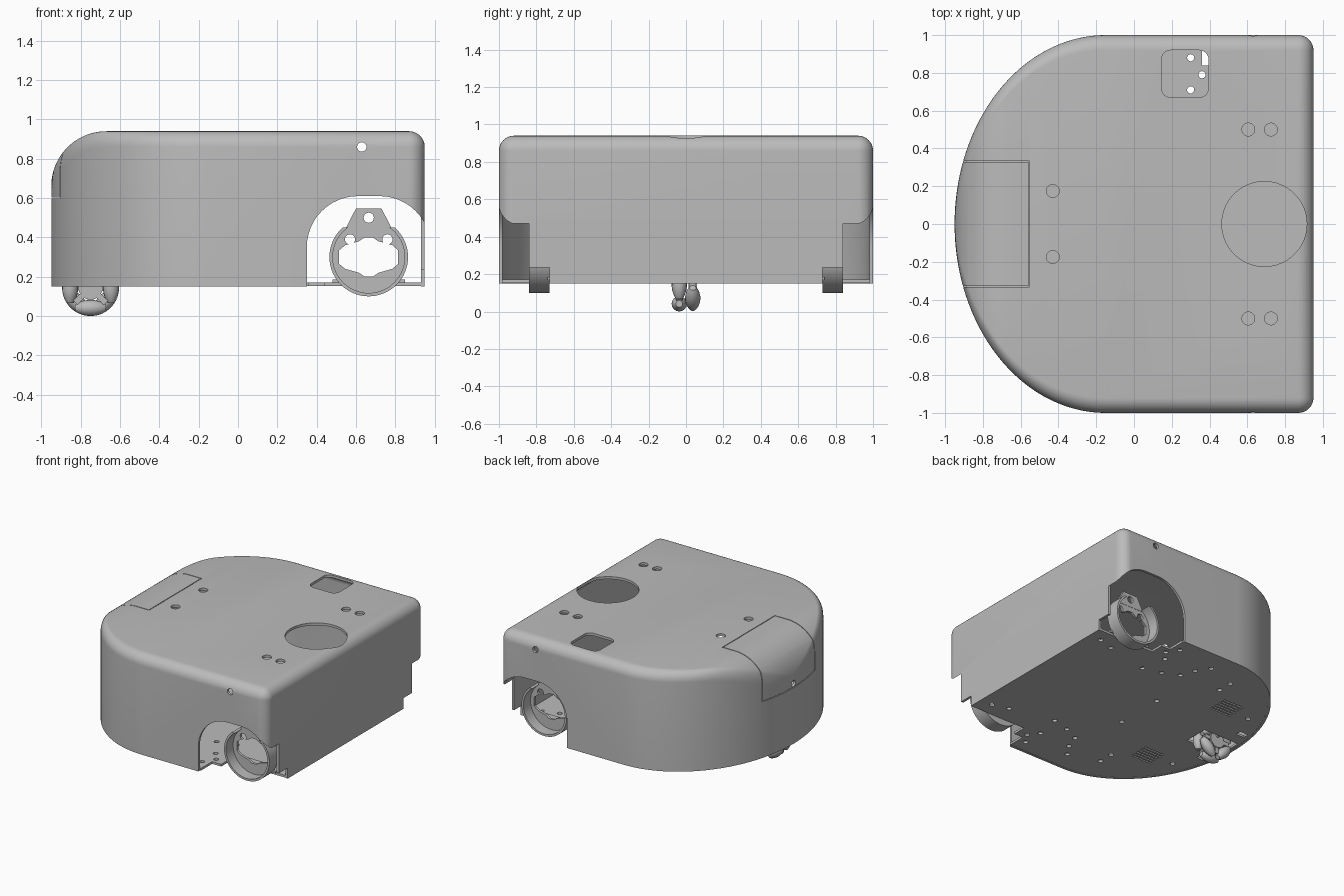
import bpy, bmesh
from math import sin, cos, pi, sqrt, radians
from mathutils import Matrix, Vector

if "Cube" in bpy.data.objects:
    bpy.data.objects.remove(bpy.data.objects["Cube"])

grey = bpy.data.materials.new("plain_grey")
grey.use_nodes = True
grey.diffuse_color = (0.5, 0.5, 0.5, 1)
grey.node_tree.nodes["Principled BSDF"].inputs["Base Color"].default_value = (0.5, 0.5, 0.5, 1)


def finish(name, bm):
    bmesh.ops.recalc_face_normals(bm, faces=bm.faces)
    mesh = bpy.data.meshes.new(name)
    bm.to_mesh(mesh)
    bm.free()
    mesh.materials.append(grey)
    obj = bpy.data.objects.new(name, mesh)
    bpy.context.collection.objects.link(obj)
    return obj


def activate(obj):
    bpy.ops.object.select_all(action='DESELECT')
    obj.select_set(True)
    bpy.context.view_layer.objects.active = obj


def carve(obj, bm):
    """Subtract the solids in bm from obj."""
    cutter = finish("cutter", bm)
    mod = obj.modifiers.new("cut", 'BOOLEAN')
    mod.operation, mod.solver, mod.use_self, mod.object = 'DIFFERENCE', 'EXACT', True, cutter
    activate(obj)
    bpy.ops.object.modifier_apply(modifier="cut")
    bpy.data.objects.remove(cutter)


def smooth(obj):
    activate(obj)
    bpy.ops.object.shade_smooth_by_angle(angle=radians(30))


def mirror_y(obj):
    mod = obj.modifiers.new("mirror", 'MIRROR')
    mod.use_axis = (False, True, False)
    activate(obj)
    bpy.ops.object.modifier_apply(modifier="mirror")


def box(bm, lo, hi):
    lo, hi = Vector(lo), Vector(hi)
    m = Matrix.Translation((lo + hi) / 2) @ Matrix.Diagonal((*(hi - lo), 1))
    bmesh.ops.create_cube(bm, size=1, matrix=m)


def cyl(bm, centre, r, depth, axis='Z', segs=32):
    rot = {'Z': Matrix(), 'Y': Matrix.Rotation(pi / 2, 4, 'X'), 'X': Matrix.Rotation(pi / 2, 4, 'Y')}[axis]
    bmesh.ops.create_cone(bm, cap_ends=True, segments=segs, radius1=r, radius2=r, depth=depth,
                          matrix=Matrix.Translation(centre) @ rot)


def prism_y(bm, pts, y0, y1):
    """Extrude an (x, z) outline along y."""
    rings = [[bm.verts.new((x, y, z)) for x, z in pts] for y in (y0, y1)]
    bm.faces.new(rings[0])
    bm.faces.new(rings[1])
    for i in range(len(pts)):
        j = (i + 1) % len(pts)
        bm.faces.new((rings[0][i], rings[0][j], rings[1][j], rings[1][i]))


FIL = 0.08  # edge fillet radius


def stations(t):
    """Half width, height and fillet radius along x, inset by t."""
    out = []
    for i in range(37):
        a = pi / 2 * i / 36
        x, w = -0.15 - (0.8 - t) * cos(a), (1 - t) * sin(a)
        h = 0.66 + sqrt(max(0, (0.28 - t) ** 2 - min(0, x + 0.67) ** 2))
        out.append((x, w, h, min(FIL - t, w)))
    for i in range(9):
        a = pi / 2 * i / 8
        c = (FIL - t) * cos(a)
        out.append((0.95 - FIL + (FIL - t) * sin(a), 1 - FIL + c, 0.94 - FIL + c, c))
    return out


def loft(t, z0, flat_top=None):
    bm = bmesh.new()
    prev = None
    for x, w, h, r in stations(t):
        if flat_top:
            half = [(w, z0), (w, flat_top)]
        else:
            half = [(w, z0)] + [(w - r + r * cos(k * pi / 16), h - r + r * sin(k * pi / 16)) for k in range(9)]
        sec = half + [(-y, z) for y, z in reversed(half)]
        ring = [bm.verts.new((x, y, z)) for y, z in sec]
        if prev:
            for i in range(len(ring)):
                j = (i + 1) % len(ring)
                bm.faces.new((prev[i], prev[j], ring[j], ring[i]))
        prev = ring
    bm.faces.new(prev)
    bmesh.ops.remove_doubles(bm, verts=bm.verts, dist=0.0004)
    return bm


# Hollow outer shell
shell = finish("shell", loft(0, 0.15))
carve(shell, loft(0.02, 0.05))

# Openings in the shell: wheel arches, end notches, top holes, side screw holes
bm = bmesh.new()
arch = [(0.98, 0.05), (0.98, 0.35)] + [(0.72 + 0.26 * cos(a * pi / 24), 0.35 + 0.26 * sin(a * pi / 24)) for a in range(1, 13)]
arch += [(0.61 - 0.26 * sin(a * pi / 24), 0.35 + 0.26 * cos(a * pi / 24)) for a in range(13)] + [(0.35, 0.05)]
for s in (-1, 1):
    prism_y(bm, arch, s * 0.84, s * 1.1)
    box(bm, (0.85, min(s * 0.73, s * 0.86), 0.04), (1, max(s * 0.73, s * 0.86), 0.235))
    cyl(bm, (0.63, s, 0.86), 0.024, 0.3, 'Y', 20)
    cyl(bm, (-0.43, s * 0.175, 0.92), 0.034, 0.2)
    for x in (0.605, 0.725):
        cyl(bm, (x, s * 0.5, 0.92), 0.034, 0.2)
cyl(bm, (0.69, 0, 0.92), 0.225, 0.2, segs=64)
cyl(bm, (-0.93, 0, 0.63), 0.025, 0.2, 'X', 16)
carve(shell, bm)

# Rounded rectangular switch opening
bm = bmesh.new()
box(bm, (0.145, 0.67, 0.8), (0.395, 0.92, 1.1))
bmesh.ops.bevel(bm, geom=[e for e in bm.edges if abs(e.verts[0].co.z - e.verts[1].co.z) > 0.1],
                offset=0.05, segments=6, profile=0.5, affect='EDGES')
carve(shell, bm)

# Parting line of the nose lid
bm = bmesh.new()
g = 0.003
for s in (-1, 1):
    box(bm, (-1, s * 0.33 - g, 0.6 - g), (-0.555 + g, s * 0.33 + g, 1))
box(bm, (-0.555 - g, -0.33, 0.85), (-0.555 + g, 0.33, 1))
box(bm, (-1, -0.33, 0.6 - g), (-0.87, 0.33, 0.6 + g))
carve(shell, bm)
smooth(shell)

# Base plate with wheel notches, vents and screw holes
plate = finish("base_plate", loft(0.015, 0.152, 0.17))
bm = bmesh.new()
holes = [(0.3, 0.71), (0.3, 0.88), (0.36, 0.79), (0.19, 0.54), (0.06, 0.6), (0.02, 0.72), (-0.3, 0.62),
         (-0.3, 0.74), (-0.73, 0.43), (-0.05, 0.82), (0.34, 0.5), (0.71, 0.58), (0.84, 0.62), (-0.05, 0.2)]
for s in (-1, 1):
    def cut(x0, x1, y0, y1):
        box(bm, (x0, min(s * y0, s * y1), 0.1), (x1, max(s * y0, s * y1), 0.2))
    cut(0.44, 1, 0.73, 0.87)
    cut(0.36, 1, 0.84, 1.1)
    cut(-0.88, -0.81, 0.2, 0.25)
    for k in range(6):
        cut(-0.6, -0.42, 0.37 + k * 0.03, 0.383 + k * 0.03)
    for x, y in holes:
        cyl(bm, (x, s * y, 0.16), 0.019, 0.1, segs=16)
box(bm, (-0.91, -0.1, 0.1), (-0.59, 0.1, 0.2))
carve(plate, bm)
smooth(plate)

# Motor mounts: face plate with tab, window and screw holes, plus an open collar
MX, MZ = 0.665, 0.3
bm = bmesh.new()
cyl(bm, (MX, -0.74, MZ), 0.19, 0.02, 'Y', 48)
face = finish("motor_mount_face", bm)
bm = bmesh.new()
window = [(0.15, 0.035), (0.12, 0.06), (0.05, 0.08), (0.02, 0.1)]
window += [(-x, z) for x, z in reversed(window)]
window += [(x, -z) for x, z in reversed(window)]
prism_y(bm, [(MX + x, MZ + z) for x, z in window], -0.8, -0.7)
for x in (-0.095, 0.095):
    cyl(bm, (MX + x, -0.74, 0.39), 0.026, 0.1, 'Y', 20)
cyl(bm, (MX, -0.74, 0.5), 0.026, 0.1, 'Y', 20)
carve(face, bm)
mirror_y(face)
smooth(face)

bm = bmesh.new()
prism_y(bm, [(MX + x, z) for x, z in ((-0.12, 0.44), (-0.065, 0.547), (0.065, 0.547), (0.12, 0.44))], -0.752, -0.728)
tab = finish("motor_mount_tab", bm)
bm = bmesh.new()
for x, z in ((-0.095, 0.39), (0.095, 0.39), (0, 0.5)):
    cyl(bm, (MX + x, -0.74, z), 0.026, 0.1, 'Y', 20)
carve(tab, bm)
mirror_y(tab)

bm = bmesh.new()
cyl(bm, (MX, -0.785, MZ), 0.2, 0.11, 'Y', 64)
collar = finish("motor_mount_collar", bm)
bm = bmesh.new()
cyl(bm, (MX, -0.785, MZ), 0.183, 0.2, 'Y', 64)
box(bm, (MX - 0.3, -0.9, 0.45), (MX + 0.3, -0.7, 0.6))
carve(collar, bm)
mirror_y(collar)
smooth(collar)

# Mount feet on the base plate
bm = bmesh.new()
for s in (-1, 1):
    box(bm, (0.48, s * 0.7 - 0.04, 0.168), (0.85, s * 0.7 + 0.04, 0.185))
finish("motor_mount_feet", bm)

# Omni wheel: two rows of barrel rollers around hubs
WX, WZ, R, CR = -0.75, 0.145, 0.145, 0.104
rollers, hub = bmesh.new(), bmesh.new()
for row, y in enumerate((-0.036, 0.036)):
    cyl(hub, (WX, y, WZ), 0.062, 0.045, 'Y')
    for k in range(4):
        turn = Matrix.Translation((WX, y, WZ)) @ Matrix.Rotation(k * pi / 2 + row * pi / 4, 4, 'Y')
        xs = [-0.078 + 0.156 * i / 10 for i in range(11)]
        prof = [(xs[0], 0)] + [(x, sqrt(R * R - x * x) - CR) for x in xs] + [(xs[-1], 0)]
        for n in range(16):
            a, b = n * pi / 8, (n + 1) * pi / 8
            rows = [[rollers.verts.new(turn @ Vector((x, r * cos(t), r * sin(t) - CR))) for x, r in prof] for t in (a, b)]
            for i in range(len(prof) - 1):
                rollers.faces.new((rows[0][i], rows[0][i + 1], rows[1][i + 1], rows[1][i]))
        spoke = turn @ Matrix.Rotation(pi / 4, 4, 'Y') @ Matrix.Translation((0, 0, -0.07))
        bmesh.ops.create_cube(hub, size=1, matrix=spoke @ Matrix.Diagonal((0.03, 0.035, 0.08, 1)))
bmesh.ops.remove_doubles(rollers, verts=rollers.verts, dist=0.0001)
smooth(finish("omni_wheel_rollers", rollers))
cyl(hub, (WX, 0, WZ + 0.035), 0.014, 0.22, 'Y', 16)
smooth(finish("omni_wheel_hub", hub))

# Wheel fork above the base plate
bm = bmesh.new()
for s in (-1, 1):
    box(bm, (WX - 0.06, s * 0.105 - 0.01, 0.16), (WX + 0.06, s * 0.105 + 0.01, 0.26))
finish("wheel_fork", bm)
